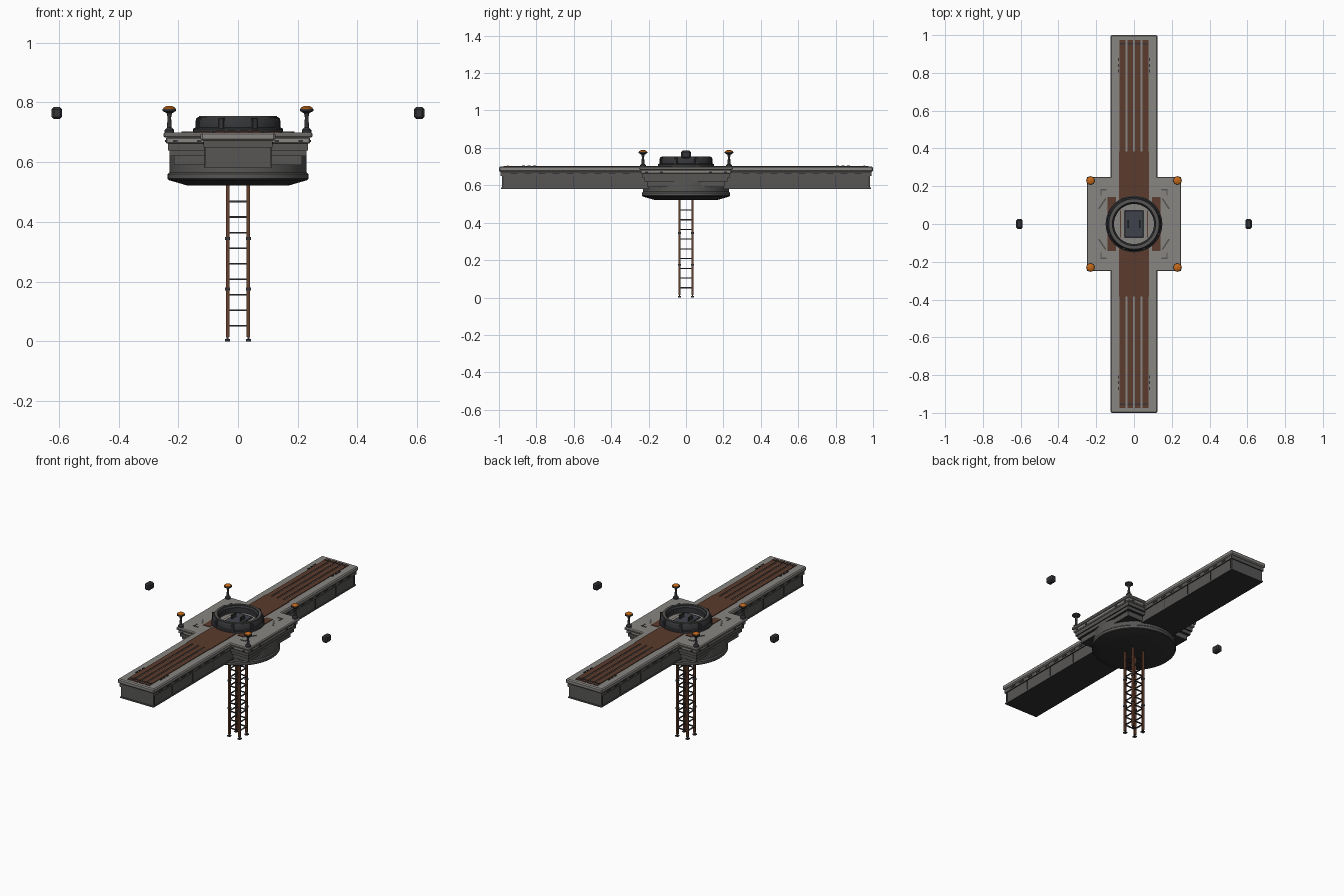
import bpy, bmesh, math
from mathutils import Matrix

if "Cube" in bpy.data.objects:
    bpy.data.objects.remove(bpy.data.objects["Cube"])


def material(name, r, g, b):
    m = bpy.data.materials.new(name)
    m.use_nodes = True
    m.diffuse_color = (r, g, b, 1)
    m.node_tree.nodes["Principled BSDF"].inputs["Base Color"].default_value = (r, g, b, 1)
    return m


DECK = material("deck grey", 0.25, 0.24, 0.225)
HULL = material("hull grey", 0.095, 0.093, 0.09)
UNDER = material("underside charcoal", 0.03, 0.03, 0.033)
DARK = material("dark metal", 0.035, 0.036, 0.04)
BROWN = material("brown planking", 0.105, 0.044, 0.026)
RUST = material("rusty steel", 0.13, 0.05, 0.025)
ORANGE = material("lamp orange", 0.55, 0.14, 0.01)
HATCH = material("hatch slate", 0.05, 0.055, 0.07)


def finish(name, bm, mat, under=False, smooth=False):
    mesh = bpy.data.meshes.new(name)
    bm.normal_update()
    bm.to_mesh(mesh)
    bm.free()
    mesh.materials.append(mat)
    if under:
        mesh.materials.append(UNDER)
        for p in mesh.polygons:
            p.material_index = int(p.normal.z < -0.5)
    ob = bpy.data.objects.new(name, mesh)
    bpy.context.collection.objects.link(ob)
    if smooth:
        bpy.ops.object.select_all(action="DESELECT")
        ob.select_set(True)
        bpy.context.view_layer.objects.active = ob
        bpy.ops.object.shade_smooth_by_angle(angle=math.radians(35))
    return ob


def box(name, mat, x, y, z, bevel=0, turn=0, under=False):
    """Box from (min, max) pairs on each axis, turned about its own centre."""
    bm = bmesh.new()
    spans = (x, y, z)
    mid = [(a + b) / 2 for a, b in spans]
    size = [b - a for a, b in spans]
    bmesh.ops.create_cube(bm, size=1)
    bm.transform(Matrix.Diagonal((*size, 1)))
    if bevel:
        bmesh.ops.bevel(bm, geom=bm.edges[:], offset=bevel, segments=1, affect="EDGES")
    bm.transform(Matrix.Translation(mid) @ Matrix.Rotation(turn, 4, "Z"))
    return finish(name, bm, mat, under)


def lathe(name, mat, profile, at=(0, 0), sides=48, under=False):
    """Spin an outline of (radius, height) points round a vertical axis."""
    bm = bmesh.new()
    verts = [bm.verts.new((r, 0, z)) for r, z in profile]
    edges = [bm.edges.new(pair) for pair in zip(verts, verts[1:])]
    bmesh.ops.spin(bm, geom=verts + edges, cent=(0, 0, 0), axis=(0, 0, 1),
                   angle=math.tau, steps=sides)
    bmesh.ops.remove_doubles(bm, verts=bm.verts[:], dist=1e-5)
    bmesh.ops.recalc_face_normals(bm, faces=bm.faces[:])
    bm.transform(Matrix.Translation((*at, 0)))
    return finish(name, bm, mat, under, True)


def sym(a):
    return (-a, a)


def around(c, half):
    return (c - half, c + half)


corners = [(sx, sy) for sx in (-1, 1) for sy in (-1, 1)]

# Long arm: hull, recessed neck and deck slab
box("arm_hull", HULL, sym(0.11), sym(0.985), (0.58, 0.655), under=True)
box("arm_bottom_trim", HULL, sym(0.114), sym(0.989), (0.58, 0.588), under=True)
box("arm_neck", HULL, sym(0.116), sym(0.991), (0.65, 0.675), under=True)
box("arm_deck", DECK, sym(0.125), sym(1.0), (0.672, 0.70), 0.006)

# Arm side seams and vent slots
for sx in (-1, 1):
    for sy in (-1, 1):
        for y in (0.4, 0.6, 0.8, 0.975):
            box("arm_seam", DARK, around(sx * 0.11, 0.002), around(sy * y, 0.002), (0.588, 0.65))
        for i in range(9):
            box("arm_slot", DARK, around(sx * 0.116, 0.002),
                around(sy * (0.32 + i * 0.075), 0.018), (0.659, 0.667))

# Runway planking: solid middle and four strips at each end
box("runway_middle", BROWN, sym(0.08), sym(0.385), (0.698, 0.704))
for sy in (-1, 1):
    for i in range(4):
        box("runway_strip", BROWN, around(-0.06 + 0.04 * i, 0.0155),
            around(sy * 0.675, 0.3), (0.698, 0.704))
    for x in (-0.06, -0.02, 0.02, 0.06):
        box("runway_end_mark", DARK, around(x, 0.014), around(sy * 0.953, 0.004), (0.70, 0.706))
    for sx in (-1, 1):
        for y in (0.81, 0.84, 0.87):
            box("runway_edge_mark", DARK, around(sx * 0.083, 0.003), around(sy * y, 0.008), (0.698, 0.705))

# Central platform, stepping inwards downwards
box("platform_deck", DECK, sym(0.25), sym(0.25), (0.683, 0.70), 0.005)
box("platform_rim", DECK, sym(0.242), sym(0.242), (0.662, 0.684), 0.004)
box("platform_step_upper", HULL, sym(0.235), sym(0.232), (0.64, 0.664), under=True)
box("platform_step_middle", HULL, sym(0.229), sym(0.222), (0.62, 0.642), under=True)
box("platform_step_lower", HULL, sym(0.215), sym(0.205), (0.59, 0.622), under=True)

# Rivets under the platform rim
for s in (-1, 1):
    for t in (-0.21, -0.13, 0.13, 0.21):
        box("rim_rivet", DARK, around(s * 0.242, 0.002), around(t, 0.008), (0.667, 0.675))
        box("rim_rivet", DARK, around(t, 0.008), around(s * 0.242, 0.002), (0.667, 0.675))

# Round drum under the platform
lathe("drum", HULL, [(0, 0.522), (0.17, 0.522), (0.232, 0.54), (0.236, 0.545), (0.236, 0.56),
                     (0.23, 0.566), (0.23, 0.655), (0, 0.655)], sides=64, under=True)

# Raised ring, its floor and hatch
lathe("hatch_ring", DARK, [(0.15, 0.70), (0.15, 0.712), (0.143, 0.716), (0.143, 0.738),
                           (0.134, 0.752), (0.114, 0.752), (0.106, 0.742), (0.106, 0.70)])
lathe("ring_band", HULL, [(0.131, 0.75), (0.131, 0.755), (0.118, 0.755), (0.118, 0.75)])
lathe("ring_floor", DECK, [(0.107, 0.70), (0.107, 0.71), (0, 0.71)])
box("hatch_frame", BROWN, sym(0.075), sym(0.072), (0.705, 0.713))
box("hatch_plinth", DECK, sym(0.07), sym(0.072), (0.705, 0.715))
box("hatch", HATCH, sym(0.051), sym(0.072), (0.705, 0.722), 0.003)
for s in (-1, 1):
    box("hatch_handle", DARK, around(s * 0.03, 0.004), around(0, 0.02), (0.72, 0.745))
for i in range(8):
    a = math.tau * (i + 0.5) / 8
    box("ring_clamp", DARK, around(0.14 * math.cos(a), 0.009), around(0.14 * math.sin(a), 0.009),
        (0.70, 0.748), 0.002, a)

# Painted deck panels, corner brackets and chevrons
for sx, sy in corners:
    box("deck_panel", BROWN, around(sx * 0.117, 0.022), around(sy * 0.09, 0.053), (0.698, 0.703))
    box("corner_bracket_side", HULL, around(sx * 0.175, 0.003), around(sy * 0.168, 0.016), (0.698, 0.703))
    box("corner_bracket_end", HULL, around(sx * 0.162, 0.016), around(sy * 0.181, 0.003), (0.698, 0.703))
    for k in (0, 1):
        box("deck_chevron", HULL, around(sx * (0.16 + k * 0.016), 0.004),
            around(sy * (0.12 - k * 0.025), 0.018), (0.698, 0.703), 0, sx * sy * 0.6)

# Corner lamps
for sx, sy in corners:
    at = (sx * 0.23, sy * 0.23)
    lathe("lamp_post", DARK, [(0, 0.70), (0.016, 0.70), (0.016, 0.708), (0.008, 0.716), (0.006, 0.75),
                              (0.009, 0.764), (0.023, 0.772), (0.023, 0.779), (0, 0.779)], at, 16)
    lathe("lamp_cap", ORANGE, [(0.021, 0.778), (0.02, 0.782), (0.01, 0.788), (0, 0.788)], at, 16)

# Lattice tower: legs, collars, feet, rungs
LEG = 0.035
for sx, sy in corners:
    x, y = sx * LEG, sy * LEG
    box("tower_leg", RUST, around(x, 0.006), around(y, 0.006), (0.014, 0.53))
    box("tower_ankle", DARK, around(x, 0.003), around(y, 0.003), (0.004, 0.016))
    box("tower_foot", DARK, around(x, 0.009), around(y, 0.009), (0, 0.007))
    for z in (0.175, 0.345):
        box("leg_collar", DARK, around(x, 0.008), around(y, 0.008), around(z, 0.005))
for i in range(9):
    z = around(0.052 * (i + 1), 0.003)
    for s in (-1, 1):
        box("tower_rung_x", DARK, sym(LEG), around(s * LEG, 0.003), z)
        box("tower_rung_y", DARK, around(s * LEG, 0.003), sym(LEG), z)

# Free-floating side pods
for s in (-1, 1):
    box("side_pod", DARK, around(s * 0.607, 0.018), sym(0.026), (0.744, 0.785), 0.008)
